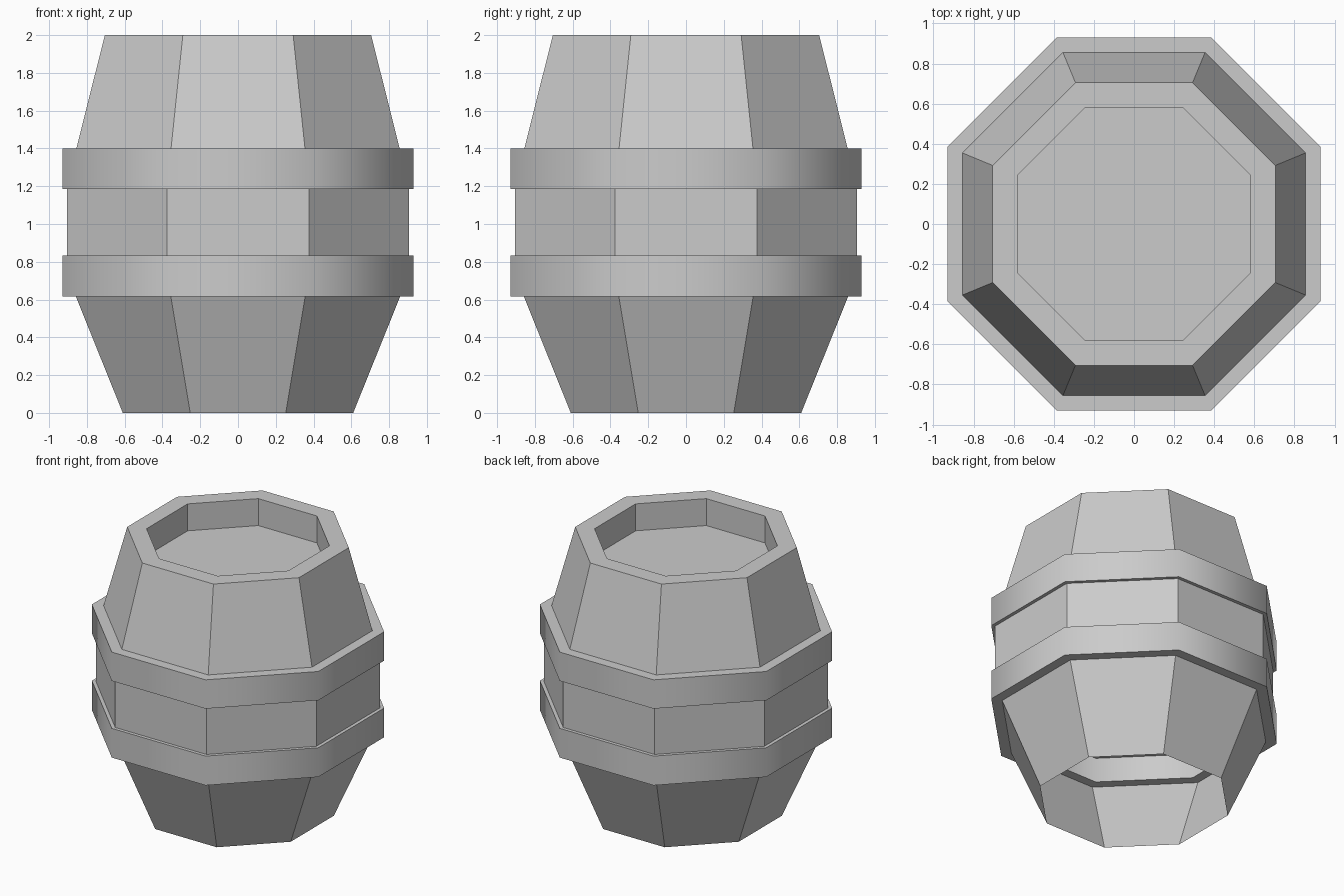
import bpy, bmesh, math

if "Cube" in bpy.data.objects:
    bpy.data.objects.remove(bpy.data.objects["Cube"])

SIDES = 8
CORNER = 1 / math.cos(math.pi / SIDES)


def lathe(name, profile, closed=False, cap_end=False, smooth=False):
    """Sweep a profile of (flat radius, height) points around an octagon."""
    bm = bmesh.new()
    rings = []
    for r, z in profile:
        ring = []
        for k in range(SIDES):
            a = (k + 0.5) * 2 * math.pi / SIDES
            ring.append(bm.verts.new((r * CORNER * math.cos(a), r * CORNER * math.sin(a), z)))
        rings.append(ring)
    pairs = list(zip(rings, rings[1:]))
    if closed:
        pairs.append((rings[-1], rings[0]))
    for lo, hi in pairs:
        for k in range(SIDES):
            n = (k + 1) % SIDES
            bm.faces.new((lo[k], lo[n], hi[n], hi[k]))
    if cap_end:
        bm.faces.new(rings[-1])
    mesh = bpy.data.meshes.new(name)
    bm.to_mesh(mesh)
    bm.free()
    obj = bpy.data.objects.new(name, mesh)
    bpy.context.collection.objects.link(obj)
    if smooth:
        bpy.context.view_layer.objects.active = obj
        obj.select_set(True)
        bpy.ops.object.shade_smooth_by_angle(angle=math.radians(60))
        obj.select_set(False)
    return obj


# Lower staves, open underneath
lathe("lower_staves", [(0.61, 0), (0.86, 0.62)])

# Straight middle staves, with a ledge on the inside
lathe("middle_staves", [(0.70, 0.80), (0.905, 0.80), (0.905, 1.22)])

# Upper staves, rim and recessed lid
lathe("upper_staves_and_lid",
      [(0.857, 1.395), (0.705, 2.0), (0.582, 2.0), (0.582, 1.80)], cap_end=True)

# Two raised hoops
for name, z0, z1 in (("lower_hoop", 0.617, 0.834), ("upper_hoop", 1.186, 1.40)):
    lathe(name, [(0.93, z0), (0.93, z1), (0.79, z1), (0.79, z0)], closed=True, smooth=True)
